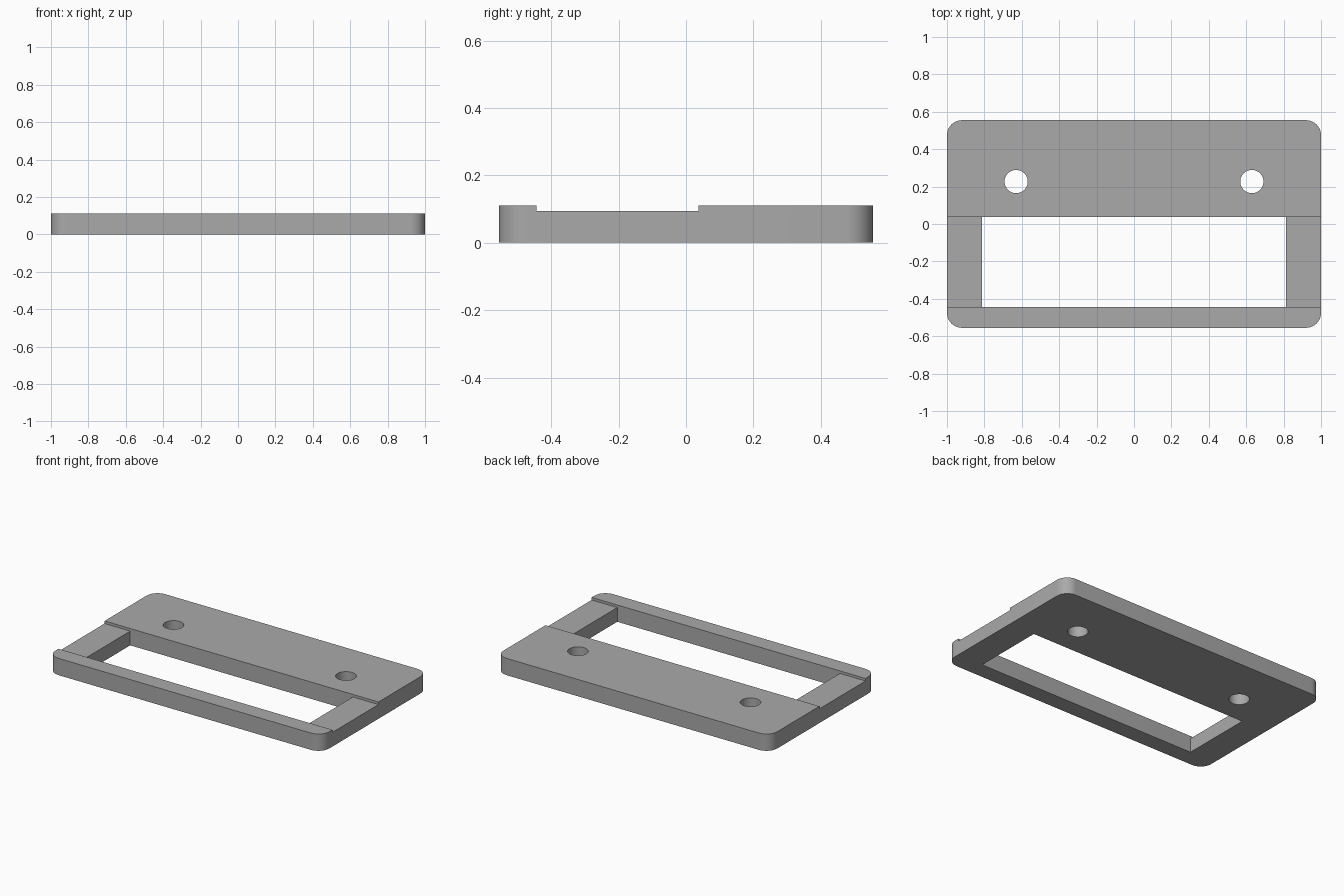
import bpy, bmesh, math
from mathutils import Matrix, Vector

cube = bpy.data.objects.get("Cube")
if cube:
    bpy.data.objects.remove(cube, do_unlink=True)

HALF_X, HALF_Y, HEIGHT = 1.0, 0.555, 0.111
CORNER = 0.08
FRONT, BACK = -0.444, 0.037      # limits of the recess and the window
RECESS_Z = 0.094
WINDOW_X = 0.813
HOLE_X, HOLE_Y, HOLE_R = 0.63, 0.227, 0.062

grey = bpy.data.materials.new("plain_grey")
grey.use_nodes = True
colour = (0.4, 0.4, 0.4, 1)
grey.diffuse_color = colour
grey.node_tree.nodes["Principled BSDF"].inputs["Base Color"].default_value = colour


def make_object(name, bm):
    mesh = bpy.data.meshes.new(name)
    bm.to_mesh(mesh)
    bm.free()
    mesh.materials.append(grey)
    obj = bpy.data.objects.new(name, mesh)
    bpy.context.collection.objects.link(obj)
    return obj


def box(name, low, high):
    low, high = Vector(low), Vector(high)
    bm = bmesh.new()
    bmesh.ops.create_cube(bm, size=1, matrix=Matrix.Translation((low + high) / 2)
                          @ Matrix.Diagonal((*(high - low), 1)))
    return make_object(name, bm)


def cylinder(name, x, y, radius):
    bm = bmesh.new()
    bmesh.ops.create_cone(bm, cap_ends=True, segments=48, radius1=radius, radius2=radius,
                          depth=1, matrix=Matrix.Translation((x, y, 0)))
    return make_object(name, bm)


# Plate with rounded upright corners
plate = box("mounting_plate", (-HALF_X, -HALF_Y, 0), (HALF_X, HALF_Y, HEIGHT))
bm = bmesh.new()
bm.from_mesh(plate.data)
upright = [e for e in bm.edges if abs(e.verts[0].co.z - e.verts[1].co.z) > HEIGHT / 2]
bmesh.ops.bevel(bm, geom=upright, offset=CORNER, segments=12, profile=0.5, affect='EDGES')
bm.to_mesh(plate.data)
bm.free()

# Shallow cross recess, window and two screw holes
cutters = [
    box("recess_cutter", (-2, FRONT, RECESS_Z), (2, BACK, 1)),
    box("window_cutter", (-WINDOW_X, FRONT, -1), (WINDOW_X, BACK, 1)),
]
cutters += [cylinder("hole_cutter", side * HOLE_X, HOLE_Y, HOLE_R) for side in (-1, 1)]
for cutter in cutters:
    cutter.hide_render = True
    cut = plate.modifiers.new(cutter.name, 'BOOLEAN')
    cut.operation = 'DIFFERENCE'
    cut.solver = 'EXACT'
    cut.object = cutter

# Apply the cuts and drop the cutters
bpy.context.view_layer.update()
cut_mesh = bpy.data.meshes.new_from_object(
    plate.evaluated_get(bpy.context.evaluated_depsgraph_get()))
plate.modifiers.clear()
plate.data = cut_mesh
for cutter in cutters:
    bpy.data.objects.remove(cutter, do_unlink=True)

bpy.ops.object.select_all(action='DESELECT')
plate.select_set(True)
bpy.context.view_layer.objects.active = plate
bpy.ops.object.shade_smooth_by_angle(angle=math.radians(30))
